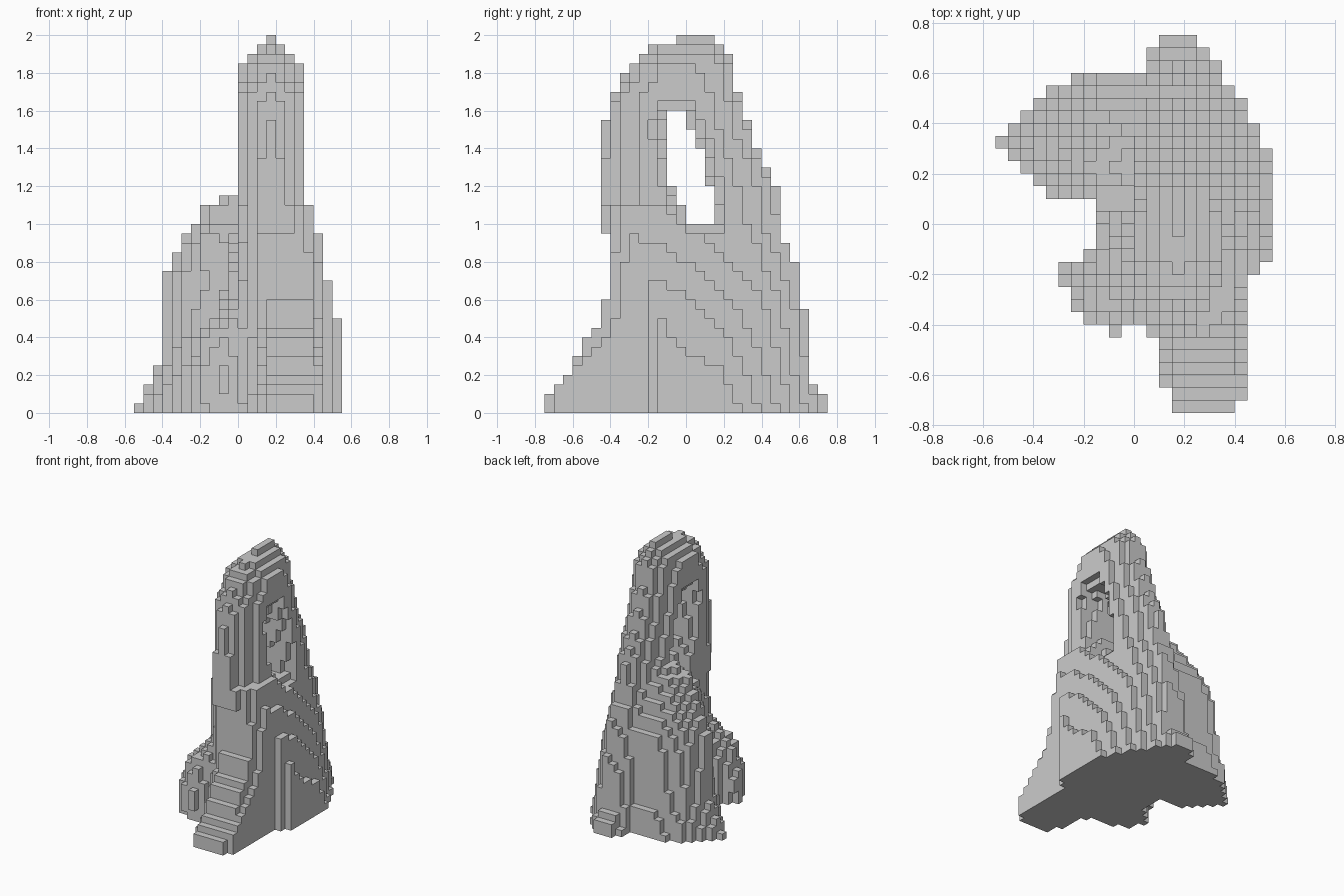
import bpy, bmesh, math

V = 0.05  # voxel edge

# Plinth outline per height: front edge, right wall, back, left wall
PLINTH = [
    (0.00, [(.14,-.79),(.42,-.79),(.46,-.22),(.56,-.08),(.56,.23),(.42,.5),(.23,.79),(.13,.79),(.03,.6),(-.16,.05),(-.14,-.2),(.09,-.45)]),
    (0.20, [(.15,-.63),(.43,-.63),(.46,-.24),(.55,-.1),(.53,.2),(.41,.46),(.26,.66),(.1,.65),(.02,.57),(-.14,.06),(-.12,-.2),(.08,-.42)]),
    (0.55, [(.18,-.43),(.4,-.43),(.45,-.26),(.52,-.13),(.47,.12),(.39,.41),(.24,.63),(.12,.61),(.0,.53),(-.1,.1),(-.06,-.2),(.06,-.33)]),
    (0.80, [(.16,-.41),(.35,-.41),(.45,-.3),(.45,-.14),(.4,.12),(.35,.36),(.23,.57),(.13,.56),(.0,.45),(-.05,.15),(-.02,-.15),(.04,-.3)]),
    (1.12, [(.14,-.44),(.27,-.44),(.39,-.32),(.38,-.2),(.34,.02),(.33,.28),(.23,.43),(.12,.43),(.0,.3),(-.01,.1),(.0,-.15),(.02,-.3)]),
]
# Sloping shoulder on the back left
SHOULDER = [
    (0.00, [(-.57,.33),(-.35,.56),(-.15,.61),(.15,.6),(.1,.05),(-.35,.1)]),
    (0.25, [(-.42,.32),(-.34,.48),(-.15,.57),(.15,.57),(.1,.05),(-.31,.12)]),
    (0.72, [(-.41,.3),(-.31,.45),(-.12,.55),(.15,.55),(.1,.08),(-.24,.14)]),
    (0.82, [(-.37,.29),(-.26,.43),(-.1,.5),(.15,.5),(.1,.06),(-.2,.12)]),
    (1.00, [(-.23,.25),(-.14,.36),(.0,.41),(.15,.4),(.1,.0),(-.12,.06)]),
    (1.10, [(-.18,.22),(-.09,.3),(.0,.35),(.15,.3),(.1,.1),(-.05,.1)]),
    (1.16, [(.0,.22),(.03,.28),(.05,.33),(.15,.3),(.1,.1),(.04,.15)]),
]
# Boulder on the front left
BOULDER = [
    (0.00, [(-.3,-.2),(-.24,-.34),(-.12,-.4),(-.04,-.42),(.0,-.34),(.12,-.3),(.1,-.08),(-.2,-.11)]),
    (0.20, [(-.31,-.2),(-.22,-.36),(-.12,-.41),(-.06,-.46),(.0,-.35),(.12,-.3),(.1,-.08),(-.2,-.11)]),
    (0.40, [(-.22,-.22),(-.18,-.32),(-.12,-.37),(-.05,-.38),(.0,-.34),(.12,-.3),(.1,-.08),(-.15,-.12)]),
    (0.55, [(-.06,-.22),(-.05,-.25),(-.03,-.28),(.0,-.3),(.03,-.3),(.12,-.3),(.1,-.1),(-.04,-.12)]),
]
# Rounded spire: z, (x min, x max), (y min, y max)
SPIRE = [
    (0.95, [(-.02,.37),(-.46,.51)]), (1.15, [(-.02,.37),(-.46,.49)]),
    (1.50, [(-.02,.37),(-.44,.34)]), (1.70, [(-.02,.37),(-.385,.28)]),
    (1.85, [(.015,.335),(-.29,.245)]), (1.92, [(.075,.275),(-.2,.22)]),
    (2.00, [(.16,.19),(-.01,.14)]),
]
# Window through the spire: z, y min / y max
WINDOW = [
    (0.99, [(.0,.15)]), (1.10, [(-.02,.15)]), (1.20, [(-.08,.13)]),
    (1.40, [(-.11,.09)]), (1.50, [(-.128,.02)]), (1.60, [(-.09,-.01)]),
]


def section(table, z):
    """Outline interpolated at height z, or None outside the table."""
    for (z0, a), (z1, b) in zip(table, table[1:]):
        if z0 <= z <= z1:
            t = (z - z0) / (z1 - z0)
            return [tuple(p + (q - p) * t for p, q in zip(m, n)) for m, n in zip(a, b)]
    return None


def in_polygon(pts, x, y):
    inside = False
    for (x0, y0), (x1, y1) in zip(pts, pts[1:] + pts[:1]):
        if (y0 > y) != (y1 > y) and x < x0 + (x1 - x0) * (y - y0) / (y1 - y0):
            inside = not inside
    return inside


def in_round(box, x, y, power=1.75):
    (x0, x1), (y0, y1) = box
    u = abs(2 * x - x0 - x1) / (x1 - x0)
    v = abs(2 * y - y0 - y1) / (y1 - y0)
    return u ** power + v ** power <= 1


def in_window(x, y, z):
    """Opening that flares slightly towards both faces of the spire."""
    flare = 0.08 * (abs(x - .175) / .175) ** 2 if 0 < x < .35 else 0
    if z < 1:
        z = 1.0 if z > 1 - .5 * flare else z
    elif z > 1.5:
        z = max(1.5, z - .6 * flare)
    s = section(WINDOW, z)
    return bool(s) and s[0][0] - flare < y < s[0][1] + flare


def solid(x, y, z):
    if in_window(x, y, z):
        return False
    for table, test in ((PLINTH, in_polygon), (SHOULDER, in_polygon),
                        (BOULDER, in_polygon), (SPIRE, in_round)):
        s = section(table, z)
        if s and test(s, x, y):
            return True
    return False


# Fill the voxel grid
cells = {(i, j, k) for i in range(-12, 12) for j in range(-16, 16) for k in range(40)
         if solid((i + .5) * V, (j + .5) * V, (k + .5) * V)}

# Skin only the exposed cube sides
bm = bmesh.new()
verts = {}


def corner(c):
    if c not in verts:
        verts[c] = bm.verts.new([n * V for n in c])
    return verts[c]


for cell in sorted(cells):
    for axis in range(3):
        for side in (0, 1):
            near = list(cell)
            near[axis] += 2 * side - 1
            if tuple(near) in cells:
                continue
            quad = []
            for p, q in ((0, 0), (1, 0), (1, 1), (0, 1)):
                c = list(cell)
                c[axis] += side
                c[(axis + 1) % 3] += p
                c[(axis + 2) % 3] += q
                quad.append(corner(tuple(c)))
            bm.faces.new(quad if side else quad[::-1])

mesh = bpy.data.meshes.new("rock_arch")
bm.to_mesh(mesh)
bm.free()
rock = bpy.data.objects.new("rock_arch", mesh)
bpy.context.collection.objects.link(rock)
